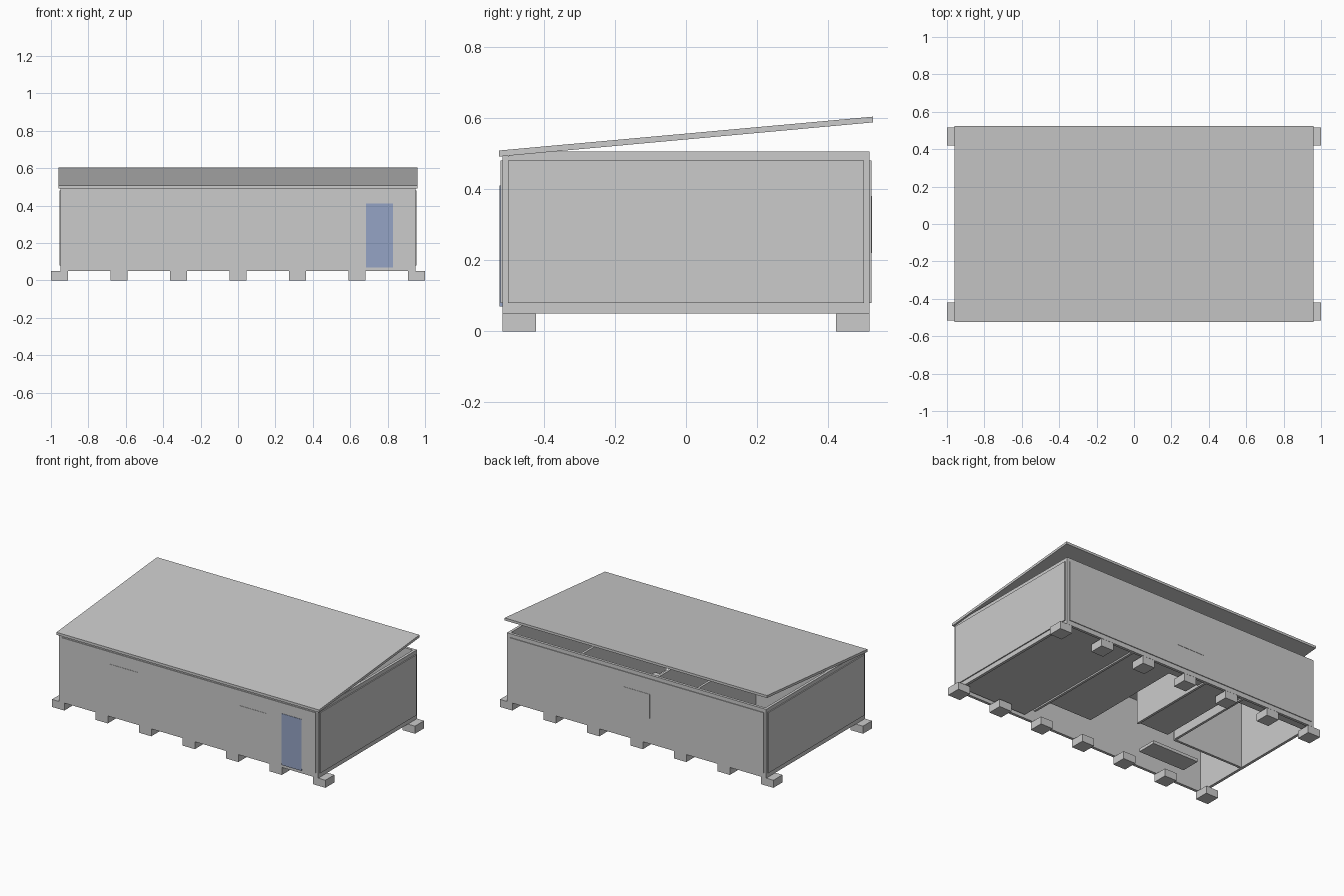
import bpy, bmesh

if "Cube" in bpy.data.objects:
    bpy.data.objects.remove(bpy.data.objects["Cube"])


def box(name, x0, x1, y0, y1, z0, z1):
    """Axis-aligned box from its limits."""
    bm = bmesh.new()
    bmesh.ops.create_cube(bm, size=1)
    for v in bm.verts:
        v.co = ((x0 + x1) / 2 + v.co.x * (x1 - x0),
                (y0 + y1) / 2 + v.co.y * (y1 - y0),
                (z0 + z1) / 2 + v.co.z * (z1 - z0))
    return finish(name, bm)


def finish(name, bm):
    bmesh.ops.recalc_face_normals(bm, faces=bm.faces)
    me = bpy.data.meshes.new(name)
    bm.to_mesh(me)
    bm.free()
    ob = bpy.data.objects.new(name, me)
    bpy.context.collection.objects.link(ob)
    return ob


def extrude_x(name, profile, x0, x1):
    """Extrude a (y, z) profile along x."""
    bm = bmesh.new()
    face = bm.faces.new([bm.verts.new((x0, y, z)) for y, z in profile])
    new = bmesh.ops.extrude_face_region(bm, geom=[face])["geom"]
    bmesh.ops.translate(bm, vec=(x1 - x0, 0, 0),
                        verts=[g for g in new if isinstance(g, bmesh.types.BMVert)])
    return finish(name, bm)


# Concrete footings in two rows
for i in range(7):
    x = -0.955 + i * 0.3183
    for side, y in (("front", -0.468), ("back", 0.468)):
        box(f"{side}_footing", x - 0.045, x + 0.045, y - 0.047, y + 0.047, 0, 0.05)

# Outer walls
WX, WY, T = 0.948, 0.516, 0.018
BASE, TOP = 0.05, 0.505
for s, fb, lr in ((-1, "front", "left"), (1, "back", "right")):
    ys = sorted((s * WY, s * (WY - T)))
    box(f"{fb}_wall", -WX, WX, *ys, BASE, 0.492 if s < 0 else TOP)
    xs = sorted((s * WX, s * (WX - T)))
    box(f"{lr}_wall", *xs, -WY + T, WY - T, BASE, TOP)
    # Raised cladding sheets on every side
    ys = sorted((s * WY, s * (WY + 0.005)))
    box(f"{fb}_cladding", -0.93, 0.93, *ys, 0.08, 0.48)
    xs = sorted((s * WX, s * (WX + 0.007)))
    box(f"{lr}_cladding", *xs, -0.5, 0.5, 0.08, 0.48)

# Door
door = box("door", 0.685, 0.83, -0.5235, -0.515, 0.07, 0.41)
blue = bpy.data.materials.new("door_blue")
blue.diffuse_color = (0.3, 0.37, 0.56, 1)
blue.use_nodes = True
blue.node_tree.nodes["Principled BSDF"].inputs["Base Color"].default_value = blue.diffuse_color
door.data.materials.append(blue)

# Flush windows
box("front_window", -0.57, -0.37, -0.523, -0.515, 0.22, 0.40)
box("front_small_window", 0.38, 0.57, -0.523, -0.515, 0.22, 0.38)
box("back_window", -0.10, 0.10, 0.515, 0.523, 0.22, 0.38)

# Interior partitions
IY = WY - T
for x, y0, y1 in ((0.43, -0.40, IY), (-0.13, -0.12, IY), (-0.42, -0.12, IY)):
    box("cross_partition", x - 0.008, x + 0.008, y0, y1, BASE, 0.49)
box("long_partition", -0.93, -0.42, -0.136, -0.12, BASE, 0.49)

# Floor panels on the open underside
box("right_floor", 0.438, WX - T, -0.48, IY, 0.06, 0.08)
box("middle_floor", 0.10, 0.422, -0.28, IY, 0.06, 0.08)
box("bath_floor", -0.36, -0.138, -0.12, IY, 0.06, 0.08)
box("corner_floor", -0.70, -0.36, -0.38, -0.25, 0.06, 0.08)
box("back_floor_edge", -0.93, 0.10, 0.44, IY, 0.06, 0.08)

# Single-slope roof sheet
extrude_x("roof", [(-0.525, 0.491), (0.525, 0.587), (0.525, 0.603), (-0.525, 0.508)],
          -0.96, 0.96)
